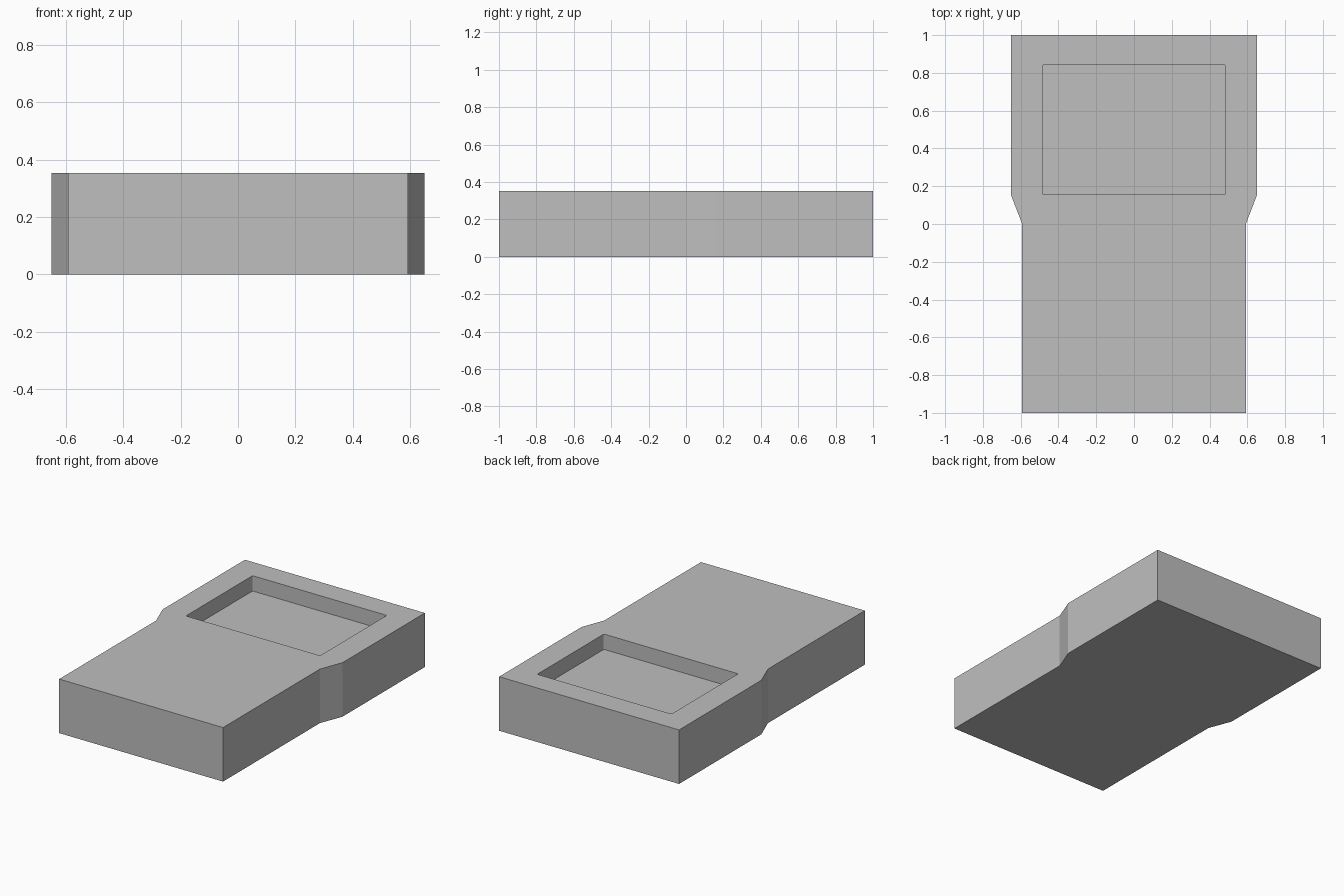
import bpy
import bmesh

HEIGHT = 0.353
RECESS_DEPTH = 0.1

if "Cube" in bpy.data.objects:
    bpy.data.objects.remove(bpy.data.objects["Cube"], do_unlink=True)

# Single grey material
grey = bpy.data.materials.new("plain grey")
grey.use_nodes = True
colour = (0.52, 0.52, 0.52, 1)
grey.diffuse_color = colour
grey.node_tree.nodes["Principled BSDF"].inputs["Base Color"].default_value = colour


def prism(name, outline, bottom, top, corner=0):
    """Extrude a flat outline upward, optionally rounding its upright edges."""
    bm = bmesh.new()
    base = bm.faces.new([bm.verts.new((x, y, bottom)) for x, y in outline])
    result = bmesh.ops.extrude_face_region(bm, geom=[base], use_keep_orig=True)
    raised = [v for v in result["geom"] if isinstance(v, bmesh.types.BMVert)]
    bmesh.ops.translate(bm, verts=raised, vec=(0, 0, top - bottom))
    if corner:
        upright = [e for e in bm.edges
                   if abs(e.verts[0].co.z - e.verts[1].co.z) > 0.01]
        bmesh.ops.bevel(bm, geom=upright, offset=corner, segments=3,
                        profile=0.5, affect="EDGES")
    bmesh.ops.recalc_face_normals(bm, faces=bm.faces)
    mesh = bpy.data.meshes.new(name)
    bm.to_mesh(mesh)
    bm.free()
    mesh.materials.append(grey)
    obj = bpy.data.objects.new(name, mesh)
    bpy.context.collection.objects.link(obj)
    return obj


# Body: narrow front, short flare, wide back, mirrored across x
right_half = [(0.592, -1), (0.592, 0), (0.65, 0.15), (0.65, 1)]
left_half = [(-x, y) for x, y in reversed(right_half)]
body = prism("body", right_half + left_half, 0, HEIGHT)

# Shallow rectangular recess in the wide end
x, y_front, y_back = 0.485, 0.155, 0.843
cutter = prism("recess_cutter",
               [(-x, y_front), (x, y_front), (x, y_back), (-x, y_back)],
               HEIGHT - RECESS_DEPTH, HEIGHT + 0.1, corner=0.008)
cutter.hide_render = True

cut = body.modifiers.new("recess", "BOOLEAN")
cut.operation = "DIFFERENCE"
cut.solver = "EXACT"
cut.object = cutter

# Bake the cut, then drop the helper
bpy.context.view_layer.objects.active = body
body.select_set(True)
bpy.ops.object.modifier_apply(modifier=cut.name)
bpy.data.objects.remove(cutter, do_unlink=True)
